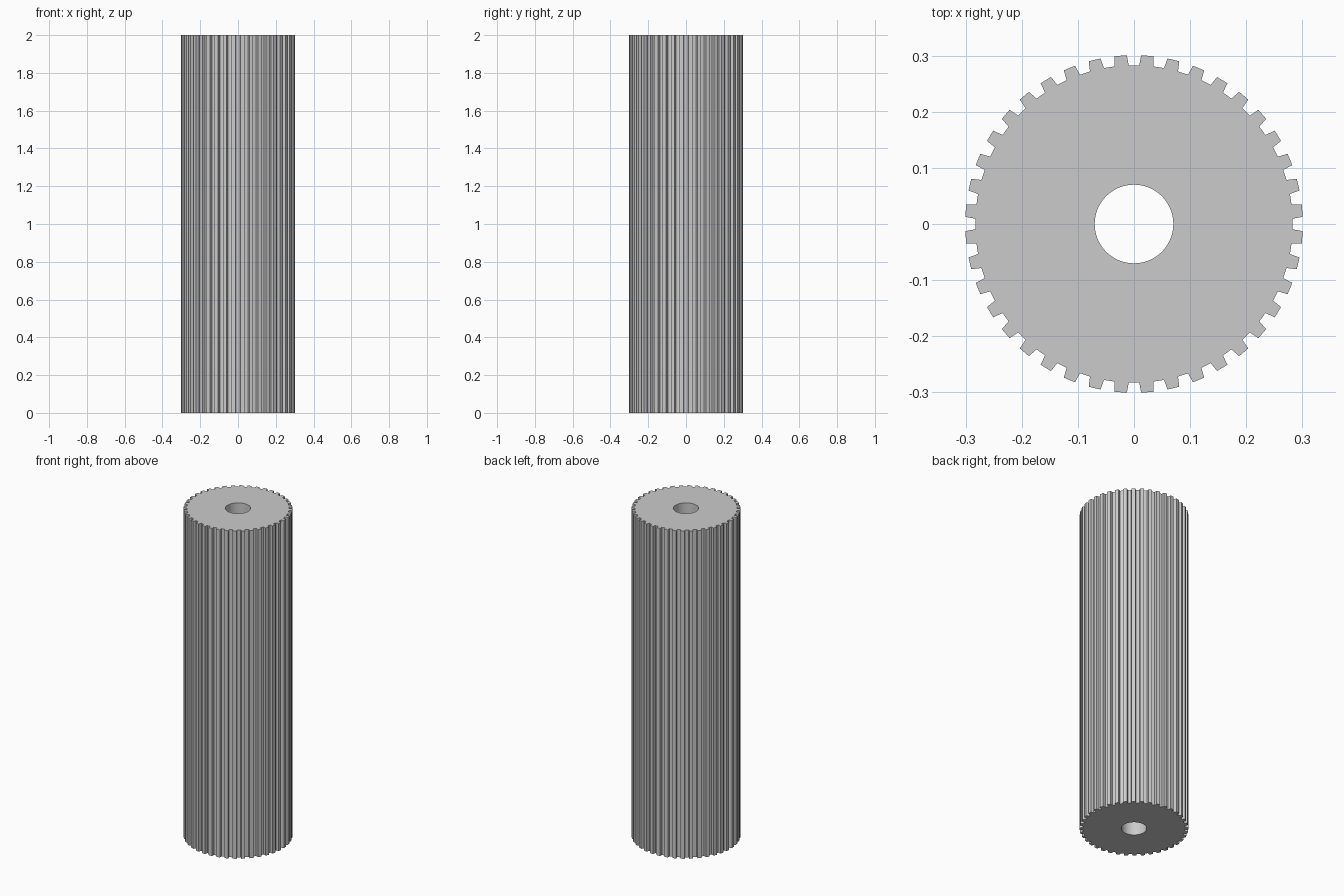
import bpy
import bmesh
from math import cos, sin, radians

TEETH = 40
LENGTH = 2.0
TIP_RADIUS, ROOT_RADIUS, BORE_RADIUS = 0.301, 0.283, 0.07
PITCH = 360 / TEETH
# Corners of one tooth: angle from its centre line, radius
TOOTH = [(-2.6, ROOT_RADIUS), (-2.05, TIP_RADIUS),
         (2.05, TIP_RADIUS), (2.6, ROOT_RADIUS)]

cube = bpy.data.objects.get("Cube")
if cube:
    bpy.data.objects.remove(cube, do_unlink=True)


def make_material(name, color):
    mat = bpy.data.materials.new(name)
    mat.use_nodes = True
    mat.diffuse_color = color
    mat.node_tree.nodes["Principled BSDF"].inputs["Base Color"].default_value = color
    return mat


def ring(bm, points, z):
    return [bm.verts.new((r * cos(radians(a)), r * sin(radians(a)), z))
            for a, r in points]


# Toothed outline and a matching round bore
outline = [((i + 0.5) * PITCH + a, r) for i in range(TEETH) for a, r in TOOTH]
count = len(outline)
bore = [(360 * i / count, BORE_RADIUS) for i in range(count)]

# Closed tube: outer wall, top cap, bore wall, bottom cap
bm = bmesh.new()
rings = [ring(bm, outline, 0), ring(bm, outline, LENGTH),
         ring(bm, bore, LENGTH), ring(bm, bore, 0)]
for k, lower in enumerate(rings):
    upper = rings[(k + 1) % len(rings)]
    for i in range(count):
        j = (i + 1) % count
        bm.faces.new((lower[i], lower[j], upper[j], upper[i]))
bmesh.ops.recalc_face_normals(bm, faces=bm.faces)

mesh = bpy.data.meshes.new("toothed_pulley_bar")
bm.to_mesh(mesh)
bm.free()
mesh.materials.append(make_material("light grey metal", (0.6, 0.6, 0.6, 1)))
bar = bpy.data.objects.new("toothed_pulley_bar", mesh)
bpy.context.collection.objects.link(bar)

# Smooth bore, crisp teeth
bpy.ops.object.select_all(action='DESELECT')
bar.select_set(True)
bpy.context.view_layer.objects.active = bar
bpy.ops.object.shade_smooth_by_angle(angle=radians(20))
